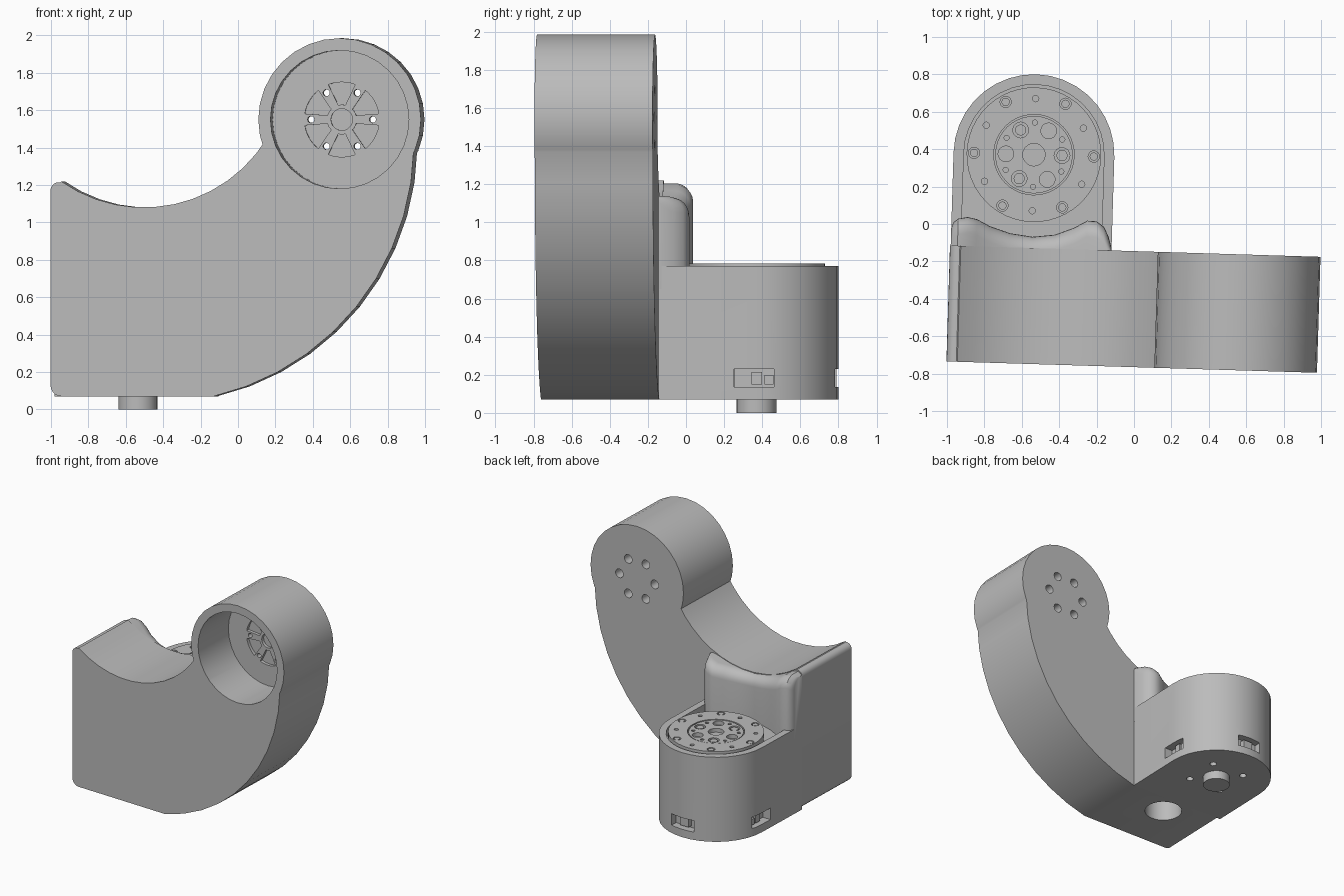
import bpy, bmesh, math
from math import sin, cos, pi, radians, sqrt
from mathutils import Matrix

cube = bpy.data.objects.get("Cube")
if cube:
    bpy.data.objects.remove(cube)

grey = bpy.data.materials.new("plain_grey")
grey.use_nodes = True
grey.diffuse_color = (0.5, 0.5, 0.5, 1)
grey.node_tree.nodes["Principled BSDF"].inputs["Base Color"].default_value = (0.5, 0.5, 0.5, 1)

FRONT, BACK, BASE, DECK = -0.765, -0.145, 0.07, 0.77
TX, TZ = 0.567, 1.55          # tower axis
MX, MY = -0.546, 0.354        # motor axis
SX, SZ, SR = -0.48, 1.85, 0.77  # saddle arc
parts = []


def arc(cx, cy, r, a, b, n):
    """Points along an arc, angles in degrees."""
    return [(cx + r * cos(radians(a + (b - a) * i / n)),
             cy + r * sin(radians(a + (b - a) * i / n))) for i in range(n + 1)]


def circle(cx, cy, r, n=32):
    return arc(cx, cy, r, 0, 360, n)[:-1]


def prisms(name, shapes):
    """One object from several extruded outlines: (points, axis, low, high)."""
    bm = bmesh.new()
    for pts, axis, lo, hi in shapes:
        place = {"x": lambda u, v, w: (w, u, v),
                 "y": lambda u, v, w: (u, w, v),
                 "z": lambda u, v, w: (u, v, w)}[axis]
        low = [bm.verts.new(place(u, v, lo)) for u, v in pts]
        high = [bm.verts.new(place(u, v, hi)) for u, v in pts]
        bm.faces.new(low)
        bm.faces.new(high)
        for i in range(len(pts)):
            j = (i + 1) % len(pts)
            bm.faces.new((low[i], low[j], high[j], high[i]))
    return finish(name, bm)


def finish(name, bm):
    bmesh.ops.recalc_face_normals(bm, faces=bm.faces)
    mesh = bpy.data.meshes.new(name)
    bm.to_mesh(mesh)
    bm.free()
    mesh.materials.append(grey)
    ob = bpy.data.objects.new(name, mesh)
    bpy.context.collection.objects.link(ob)
    parts.append(ob)
    return ob


def combine(ob, shapes, operation="DIFFERENCE"):
    tool = prisms("cutter", shapes)
    tool.hide_render = True
    mod = ob.modifiers.new("combine", "BOOLEAN")
    mod.operation, mod.object, mod.solver = operation, tool, "EXACT"
    bpy.context.view_layer.objects.active = ob
    bpy.ops.object.modifier_apply(modifier=mod.name)
    parts.remove(tool)
    bpy.data.objects.remove(tool)


def ring(cx, cy, r, n, start=0):
    """Evenly spaced centres on a circle."""
    return arc(cx, cy, r, start, start + 360, n)[:-1]


def box(u0, u1, v0, v1):
    return [(u0, v0), (u1, v0), (u1, v1), (u0, v1)]


# Curved arm body with the tower and its deep front bore
outline = (arc(-0.92, BASE + 0.06, 0.06, 180, 270, 5)
           + arc(-0.422, 1.42, 1.386, -76.9, -1, 10)
           + [(TX, TZ)]
           + arc(SX, SZ, SR, -31, -125, 12)
           + arc(-0.935, 1.17, 0.045, 80, 180, 5))
body = prisms("arm_body", [(outline, "y", FRONT, BACK)])
combine(body, [(circle(TX, TZ, 0.435), "y", FRONT, BACK)], "UNION")
combine(body, [(circle(TX, TZ, 0.37), "y", FRONT - 0.1, -0.385)])
# Petal recesses and hub ring on the bore floor
petals = [(arc(TX, TZ, 0.2, a - 21, a + 21, 6) + arc(TX, TZ, 0.08, a + 14, a - 14, 2),
           "y", -0.45, -0.36) for a in range(30, 390, 60)]
combine(body, petals + [(circle(TX, TZ, 0.058, 20), "y", -0.42, -0.36)])
# Bolt holes through the tower, wider at the back
bolts = ring(TX, TZ, 0.165, 6)
combine(body, [(circle(u, v, 0.018, 12), "y", -0.5, 0) for u, v in bolts])
combine(body, [(circle(u, v, 0.036, 16), "y", -0.22, 0) for u, v in bolts])
# Cable hole underneath
combine(body, [(circle(MX, -0.32, 0.145), "z", 0, 0.4)])

# Round-backed motor housing
stadium = arc(MX, MY, 0.43, 0, 180, 18) + [(MX - 0.43, BACK), (MX + 0.43, BACK)]
housing = prisms("motor_housing", [(stadium, "z", BASE, DECK)])
well = arc(MX, MY, 0.375, 0, 180, 18) + [(MX - 0.375, -0.1), (MX + 0.375, -0.1)]
combine(housing, [(well, "z", 0.71, 1)])
slot = box(MY - 0.105, MY + 0.105, 0.135, 0.23)
back_slot = box(MX - 0.105, MX + 0.105, 0.135, 0.23)
combine(housing, [(slot, "x", MX + 0.36, 0), (slot, "x", -1.1, MX - 0.36),
                  (back_slot, "y", MY + 0.36, 1)])
combine(housing, [(circle(u, v, 0.028, 12), "z", 0, 0.13)
                  for u, v in ring(MX, MY, 0.21, 4, 45)])

# Connector sockets inside the slots
for side in (-1, 1):
    lo, hi = sorted((MX + side * 0.35, MX + side * 0.4))
    prisms("side_connector", [(box(MY - 0.015, MY + 0.04, 0.15, 0.215), "x", lo, hi),
                              (box(MY + 0.055, MY + 0.1, 0.15, 0.2), "x", lo, hi)])
prisms("back_connector", [(box(MX - 0.04, MX + 0.04, 0.15, 0.215), "y", MY + 0.35, MY + 0.4)])

# Shaft stub underneath
prisms("shaft_stub", [(circle(MX, MY, 0.105, 24), "z", 0, BASE + 0.03)])

# Motor plate with bolt circle and output hub
plate = prisms("motor_plate", [(circle(MX, MY, 0.36, 48), "z", 0.68, 0.785)])
big, small = ring(MX, MY, 0.32, 6, 0), ring(MX, MY, 0.3, 6, 30)
combine(plate, [(circle(MX, MY, 0.215, 40), "z", 0.75, 1)]
        + [(circle(u, v, 0.03, 16), "z", 0.76, 1) for u, v in big]
        + [(circle(u, v, 0.017, 12), "z", 0.75, 1) for u, v in small])
hub = prisms("output_hub", [(circle(MX, MY, 0.207, 40), "z", 0.72, 0.782)])
combine(hub, [(circle(MX, MY, 0.06, 20), "z", 0.74, 1)]
        + [(circle(u, v, 0.042, 16), "z", 0.75, 1) for u, v in ring(MX, MY, 0.15, 6)]
        + [(circle(u, v, 0.014, 10), "z", 0.75, 1) for u, v in ring(MX, MY, 0.172, 6, 30)])
prisms("plate_bolts", [(circle(u, v, 0.022, 12), "z", 0.74, 0.783) for u, v in big])
prisms("hub_bolts", [(circle(u, v, 0.03, 12), "z", 0.74, 0.778)
                     for u, v in ring(MX, MY, 0.15, 3)])

# Rounded hump behind the saddle, hollowed around the motor
plan = [(-0.976, -0.05), (-0.965, -0.02), (-0.94, 0.0), (-0.89, 0.01), (-0.84, 0.0),
        (-0.77, -0.035), (-0.66, -0.07), (-0.54, -0.085), (-0.42, -0.07), (-0.32, -0.03),
        (-0.25, 0.01), (-0.2, 0.008), (-0.16, -0.02), (-0.135, -0.07), (-0.115, -0.135)]
bm = bmesh.new()
rows = []
for x, y in plan:
    top = min(SZ - sqrt(SR ** 2 - (x - SX) ** 2), 1.215 - 0.6 * max(0, -0.93 - x))
    top -= 0.004 + 2.5 * max(0, x + 0.22) ** 2
    r = min(0.085, y + 0.19)
    section = [(-0.2, 0.65), (-0.2, top)] + arc(y - r, top - r, r, 90, 0, 6) + [(y, 0.65)]
    rows.append([bm.verts.new((x, v, z)) for v, z in section])
for a, b in zip(rows, rows[1:]):
    for i in range(len(a)):
        j = (i + 1) % len(a)
        bm.faces.new((a[i], a[j], b[j], b[i]))
bm.faces.new(rows[0])
bm.faces.new(rows[-1])
finish("rounded_hump", bm)

# Smooth shading and the slight turn of the whole assembly
turn = Matrix.Rotation(radians(-1.75), 4, "Z")
for ob in parts:
    ob.data.transform(turn)
    bpy.ops.object.select_all(action="DESELECT")
    ob.select_set(True)
    bpy.context.view_layer.objects.active = ob
    bpy.ops.object.shade_smooth_by_angle(angle=radians(35))
